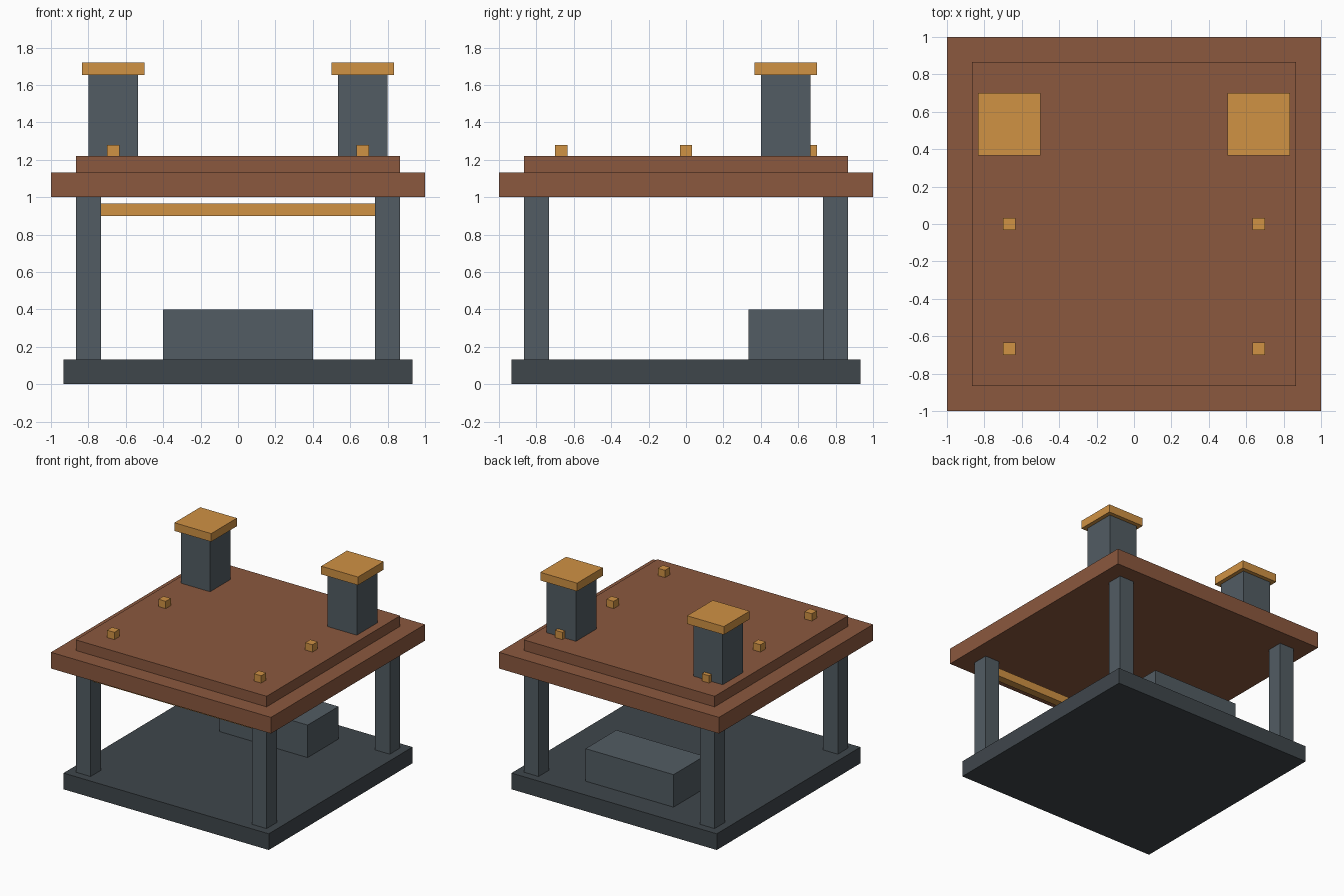
import bpy
import bmesh

if "Cube" in bpy.data.objects:
    bpy.data.objects.remove(bpy.data.objects["Cube"])


def material(name, rgb):
    lin = [((c / 255 + 0.055) / 1.055) ** 2.4 for c in rgb]
    mat = bpy.data.materials.new(name)
    mat.diffuse_color = (*lin, 1)
    mat.use_nodes = True
    mat.node_tree.nodes["Principled BSDF"].inputs["Base Color"].default_value = mat.diffuse_color
    return mat


DARK = material("dark_stone", (63, 70, 75))
STONE = material("stone", (82, 92, 99))
BROWN = material("brown_roof", (139, 88, 62))
GOLD = material("gold_trim", (208, 146, 68))


def box(name, lo, hi, mat):
    """Axis-aligned box between two corners."""
    bm = bmesh.new()
    bmesh.ops.create_cube(bm, size=1)
    bmesh.ops.scale(bm, vec=[b - a for a, b in zip(lo, hi)], verts=bm.verts)
    mesh = bpy.data.meshes.new(name)
    bm.to_mesh(mesh)
    bm.free()
    mesh.materials.append(mat)
    obj = bpy.data.objects.new(name, mesh)
    obj.location = [(a + b) / 2 for a, b in zip(lo, hi)]
    bpy.context.collection.objects.link(obj)
    return obj


def block(name, x, y, half, z0, z1, mat):
    """Square block centred on x, y."""
    return box(name, (x - half, y - half, z0), (x + half, y + half, z1), mat)


# Floor and stepped roof
block("base", 0, 0, 0.933, 0, 0.133, DARK)
block("roof_slab", 0, 0, 1.0, 1.0, 1.133, BROWN)
block("roof_upper_slab", 0, 0, 0.867, 1.133, 1.22, BROWN)

# Low block near the back and beam between the front posts
box("floor_block", (-0.4, 0.333, 0.133), (0.4, 0.733, 0.4), STONE)
box("front_beam", (-0.733, -0.833, 0.9), (0.733, -0.767, 0.967), GOLD)

for side, s in (("left", -1), ("right", 1)):
    # Corner posts
    for end, y in (("front", -0.8), ("back", 0.8)):
        block(f"{end}_{side}_post", s * 0.8, y, 0.067, 0.133, 1.0, STONE)
    # Chimneys with caps
    block(f"{side}_chimney", s * 0.667, 0.533, 0.133, 1.22, 1.653, STONE)
    block(f"{side}_chimney_cap", s * 0.667, 0.533, 0.167, 1.653, 1.72, GOLD)
    # Roof studs; the rear ones poke out behind the chimneys
    for i, y in enumerate((-0.667, 0, 0.667)):
        block(f"{side}_roof_stud_{i + 1}", s * 0.667, y, 0.033, 1.22, 1.28, GOLD)
